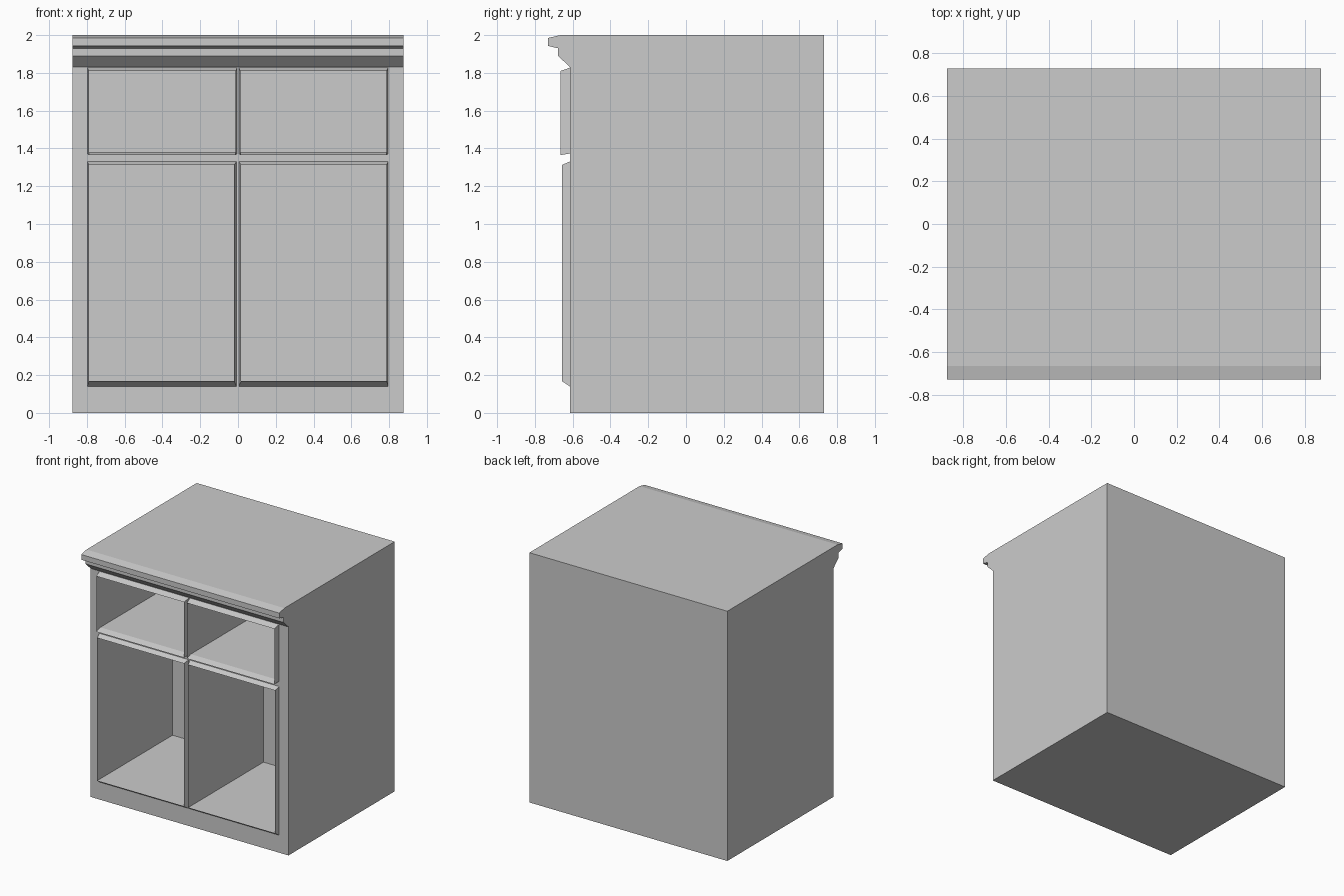
import bpy, bmesh

if "Cube" in bpy.data.objects:
    bpy.data.objects.remove(bpy.data.objects["Cube"])

FRONT, LIP_Y, BACK = -0.614, -0.66, 0.30


def make_object(name, bm):
    bmesh.ops.recalc_face_normals(bm, faces=bm.faces)
    mesh = bpy.data.meshes.new(name)
    bm.to_mesh(mesh)
    bm.free()
    obj = bpy.data.objects.new(name, mesh)
    bpy.context.collection.objects.link(obj)
    return obj


def rect_loop(bm, rect, y):
    x0, x1, z0, z1 = rect
    return [bm.verts.new((x, y, z)) for x, z in ((x0, z0), (x1, z0), (x1, z1), (x0, z1))]


def bridge(bm, a, b):
    for i in range(4):
        j = (i + 1) % 4
        bm.faces.new((a[i], a[j], b[j], b[i]))


# Cabinet body with moulded cornice, extruded across the width
profile = [(0.73, 0), (FRONT, 0), (FRONT, 1.83), (-0.677, 1.89), (-0.677, 1.93),
           (-0.73, 1.943), (-0.73, 1.985), (-0.665, 2.0), (0.73, 2.0)]
bm = bmesh.new()
side = bm.faces.new([bm.verts.new((-0.877, y, z)) for y, z in profile])
ext = bmesh.ops.extrude_face_region(bm, geom=[side], use_keep_orig=True)
bmesh.ops.translate(bm, vec=(1.754, 0, 0),
                    verts=[v for v in ext["geom"] if isinstance(v, bmesh.types.BMVert)])
body = make_object("cabinet_body", bm)

# name, lip rectangle, lip y, base outset (left, right, bottom, top), cavity floor lift
openings = [
    ("upper_left", (-0.79, -0.012, 1.365, 1.81), -0.665, (.008, .008, -.008, .018), .016),
    ("upper_right", (0.012, 0.787, 1.365, 1.81), -0.665, (.008, .008, -.008, .018), .016),
    ("lower_left", (-0.79, -0.02, 0.168, 1.313), -0.656, (.008, .012, .028, .018), 0),
    ("lower_right", (0.016, 0.787, 0.168, 1.313), -0.656, (.012, .008, .028, .018), 0),
]

for name, lip, lip_y, out, lift in openings:
    x0, x1, z0, z1 = lip
    base = (x0 - out[0], x1 + out[1], z0 - out[2], z1 + out[3])
    inner = (x0, x1, z0 + lift, z1)

    # Cavity cut into the body
    bm = bmesh.new()
    a, b = rect_loop(bm, inner, FRONT - 0.03), rect_loop(bm, inner, BACK)
    bridge(bm, a, b)
    bm.faces.new(a)
    bm.faces.new(b)
    cutter = make_object(name + "_cutter", bm)
    cutter.hide_render = True
    mod = body.modifiers.new(name + "_cut", 'BOOLEAN')
    mod.operation, mod.solver, mod.object = 'DIFFERENCE', 'EXACT', cutter
    bpy.context.view_layer.objects.active = body
    bpy.ops.object.modifier_apply(modifier=mod.name)
    bpy.data.objects.remove(cutter)

    # Tapered rim standing proud of the front
    bm = bmesh.new()
    loops = [rect_loop(bm, base, FRONT), rect_loop(bm, lip, lip_y), rect_loop(bm, inner, FRONT)]
    bridge(bm, loops[0], loops[1])
    bridge(bm, loops[1], loops[2])
    bridge(bm, loops[2], loops[0])
    make_object(name + "_rim", bm)
